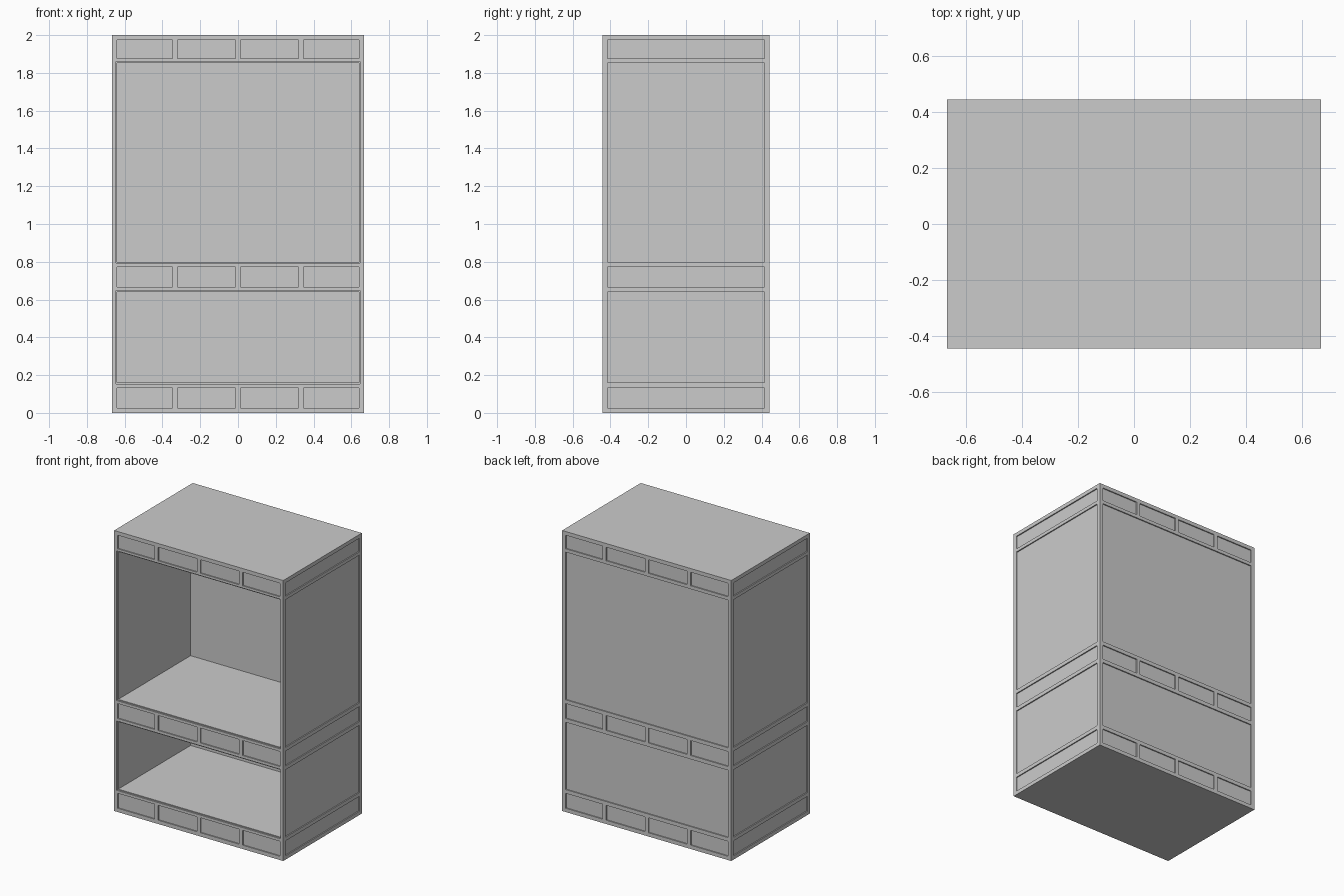
import bpy, bmesh
from mathutils import Matrix, Vector

if "Cube" in bpy.data.objects:
    bpy.data.objects.remove(bpy.data.objects["Cube"], do_unlink=True)

HX, HY, H = 0.667, 0.443, 2.0      # half width, half depth, height
RIM = 0.027                        # border around every panel
DEPTH = 0.008                      # panel recess depth
POKE = 0.05                        # cutter overshoot outside the body
BANDS = [(0.027, 0.133), (0.667, 0.773), (1.877, 1.973)]
BAYS = [(0.16, 0.64), (0.80, 1.853)]

grey = bpy.data.materials.new("plain grey")
grey.use_nodes = True
grey.diffuse_color = (0.6, 0.6, 0.6, 1)
grey.node_tree.nodes["Principled BSDF"].inputs["Base Color"].default_value = (0.6, 0.6, 0.6, 1)


def box_object(name, boxes):
    """One mesh object holding a box for each (low corner, high corner)."""
    bm = bmesh.new()
    for lo, hi in boxes:
        lo, hi = Vector(lo), Vector(hi)
        bmesh.ops.create_cube(bm, size=1, matrix=Matrix.Translation((lo + hi) / 2)
                              @ Matrix.Diagonal(hi - lo).to_4x4())
    mesh = bpy.data.meshes.new(name)
    bm.to_mesh(mesh)
    bm.free()
    mesh.materials.append(grey)
    obj = bpy.data.objects.new(name, mesh)
    bpy.context.collection.objects.link(obj)
    return obj


def carve(body, boxes):
    cutter = box_object("cutter", boxes)
    cutter.hide_render = True
    mod = body.modifiers.new("carve", "BOOLEAN")
    mod.operation, mod.solver, mod.object = "DIFFERENCE", "EXACT", cutter
    bpy.context.view_layer.objects.active = body
    bpy.ops.object.modifier_apply(modifier=mod.name)
    bpy.data.objects.remove(cutter, do_unlink=True)


def face_y(side, x0, x1, z0, z1):
    """Shallow panel on the front (-1) or back (1)."""
    y0, y1 = sorted((side * (HY - DEPTH), side * (HY + POKE)))
    return (x0, y0, z0), (x1, y1, z1)


def face_x(side, z0, z1):
    """Shallow panel on a side wall."""
    x0, x1 = sorted((side * (HX - DEPTH), side * (HX + POKE)))
    return (x0, -HY + RIM, z0), (x1, HY - RIM, z1)


cabinet = box_object("cabinet_body", [((-HX, -HY, 0), (HX, HY, H))])
inner = HX - RIM
panels = []

# Rows of four small panels on the front and back bands
step = HX / 2
for z0, z1 in BANDS:
    for i in range(4):
        x0 = max(-HX + i * step + RIM / 2, -inner)
        x1 = min(-HX + (i + 1) * step - RIM / 2, inner)
        panels += [face_y(s, x0, x1, z0, z1) for s in (-1, 1)]

# Side panels, large back panels and the shallow lip around each opening
for z0, z1 in BANDS + BAYS:
    panels += [face_x(s, z0, z1) for s in (-1, 1)]
LIP = 0.007
for z0, z1 in BAYS:
    panels.append(face_y(1, -inner, inner, z0, z1))
    panels.append(face_y(-1, -inner - LIP, inner + LIP, z0 - LIP, z1 + LIP))
carve(cabinet, panels)

# Two open compartments
carve(cabinet, [((-inner, -HY - POKE, z0), (inner, 0.38, z1)) for z0, z1 in BAYS])
